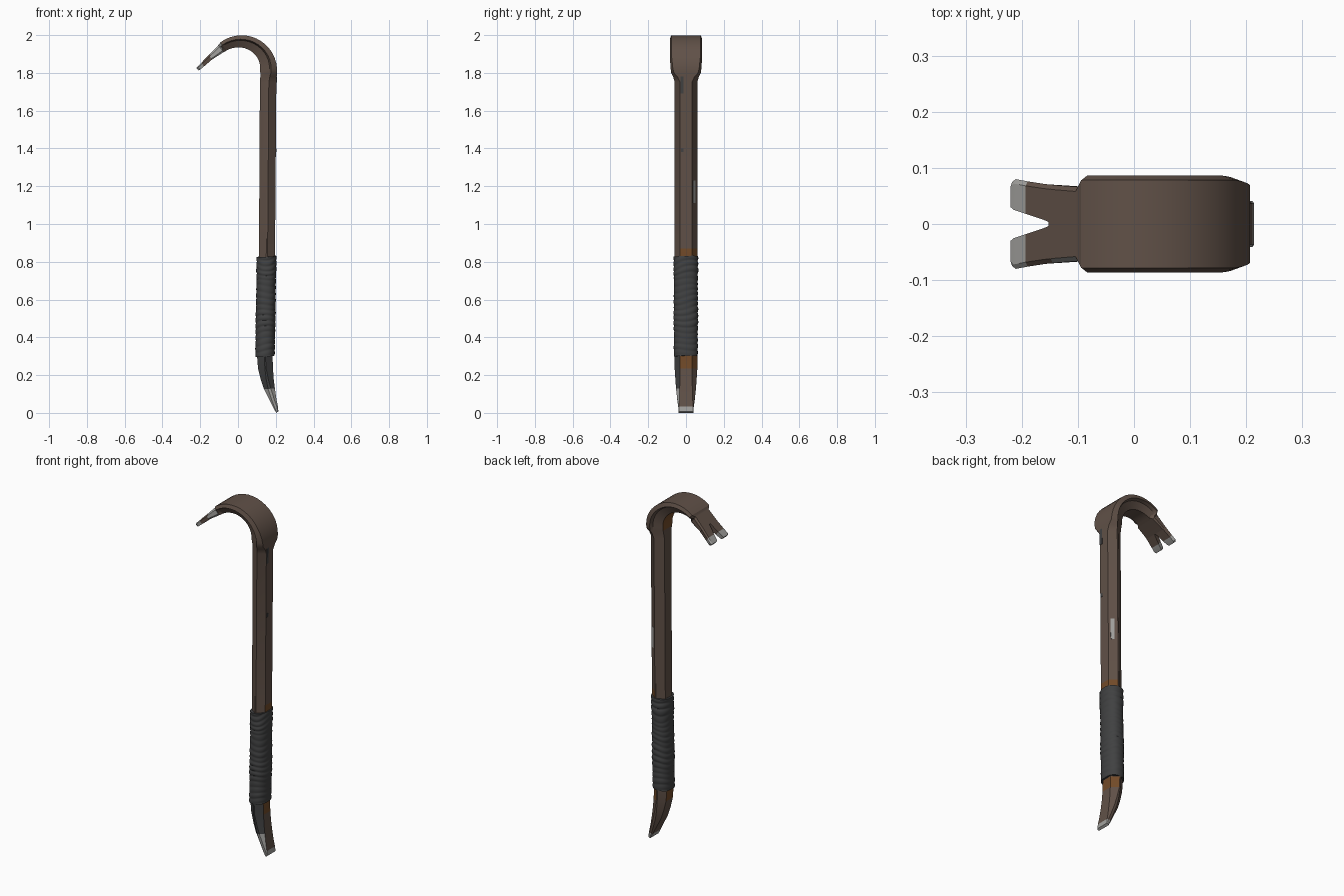
import bpy, bmesh, math, random

if "Cube" in bpy.data.objects:
    bpy.data.objects.remove(bpy.data.objects["Cube"])

random.seed(4)


def material(name, rgb):
    m = bpy.data.materials.new(name)
    m.diffuse_color = (*rgb, 1)
    m.use_nodes = True
    m.node_tree.nodes["Principled BSDF"].inputs["Base Color"].default_value = m.diffuse_color
    return m


MATS = [material("brown_paint", (0.118, 0.082, 0.064)),
        material("dark_grey_cloth", (0.052, 0.053, 0.054)),
        material("bare_steel", (0.36, 0.355, 0.34)),
        material("rust_orange", (0.17, 0.07, 0.022))]
BROWN, DARK, STEEL, RUST = range(4)


def loft(name, rings, rule, angle=28):
    """Skin closed rings; rule(row, column, centre) gives the material index."""
    bm = bmesh.new()
    rows = [[bm.verts.new(p) for p in r] for r in rings]
    n = len(rows[0])
    for i in range(len(rows) - 1):
        for j in range(n):
            k = (j + 1) % n
            f = bm.faces.new((rows[i][j], rows[i][k], rows[i + 1][k], rows[i + 1][j]))
            f.material_index = rule(i, j, f.calc_center_median())
    for i, r in ((0, rows[0]), (len(rows) - 2, rows[-1])):
        f = bm.faces.new(r)
        f.material_index = rule(i, -1, f.calc_center_median())
    bmesh.ops.recalc_face_normals(bm, faces=bm.faces)
    me = bpy.data.meshes.new(name)
    bm.to_mesh(me)
    bm.free()
    for m in MATS:
        me.materials.append(m)
    ob = bpy.data.objects.new(name, me)
    bpy.context.collection.objects.link(ob)
    bpy.ops.object.select_all(action='DESELECT')
    ob.select_set(True)
    bpy.context.view_layer.objects.active = ob
    bpy.ops.object.shade_smooth_by_angle(angle=math.radians(angle))
    return ob


# Cross-section profiles: half widths from outer to inner side, then two depths
HEX = (0.031, 0.06, 0.06, 0.031, 0.46, 0.54)
HEAD = (0.078, 0.086, 0.066, 0.045, 0.32, 0.42)
CHISEL = (0.037, 0.041, 0.041, 0.037, 0.25, 0.75)
CLAW = (0.058, 0.066, 0.066, 0.060, 0.25, 0.8)


def mix(a, b, t):
    return tuple(u + (v - u) * t for u, v in zip(a, b))


def ring(ox, oz, ix, iz, prof):
    w, f = prof[:4], (0, prof[4], prof[5], 1)
    half = [(ox + (ix - ox) * t, y, oz + (iz - oz) * t) for y, t in zip(w, f)]
    return half + [(x, -y, z) for x, y, z in reversed(half)]


# Bar: chisel end, hexagonal shaft, flanged hook and claw root
st = [(0.214, 0.008, 0.202, 0.0, CHISEL),
      (0.211, 0.035, 0.187, 0.028, CHISEL),
      (0.203, 0.075, 0.166, 0.07, mix(CHISEL, HEX, 0.3)),
      (0.195, 0.13, 0.138, 0.125, mix(CHISEL, HEX, 0.6)),
      (0.189, 0.18, 0.121, 0.175, mix(CHISEL, HEX, 0.8)),
      (0.185, 0.235, 0.106, 0.235, HEX),
      (0.183, 0.30, 0.101, 0.30, HEX),
      (0.195, 0.82, 0.110, 0.82, HEX),
      (0.196, 0.87, 0.111, 0.87, HEX),
      (0.203, 1.75, 0.116, 1.75, HEX),
      (0.205, 1.78, 0.118, 1.78, mix(HEX, HEAD, 0.3)),
      (0.206, 1.80, 0.118, 1.80, mix(HEX, HEAD, 0.7))]
STEPS = 14
for i in range(STEPS + 1):
    t = i / STEPS
    a = math.radians(4 + 123 * t)
    c, s = math.cos(a), math.sin(a)
    ro, ri = 0.188, 0.098 + 0.036 * t
    prof = mix(HEX, HEAD, min(1, 0.82 + 0.9 * t))
    st.append((0.019 + ro * c, 1.811 + ro * s, 0.019 + ri * c, 1.811 + ri * s, prof))
st += [(-0.099, 1.952, -0.070, 1.913, mix(HEAD, CLAW, 0.5)),
       (-0.104, 1.947, -0.076, 1.910, CLAW),
       (-0.152, 1.897, -0.141, 1.868, tuple(v + 0.004 for v in CLAW[:4]) + CLAW[4:])]


def bar_colour(i, j, c):
    front = j in (4, 5, 6)
    if c.z < 0.034:
        return STEEL
    if c.z < 0.30 and front:
        return STEEL if c.z < 0.12 else DARK
    if j in (7, 0) and (0.235 < c.z < 0.3 or 0.82 < c.z < 0.87):
        return RUST
    if j == 3 and 0.235 < c.z < 0.3:
        return RUST
    if j == 3 and c.z > 1.8 and c.x > 0.06:
        return RUST
    if front and c.x < -0.085:
        return STEEL
    return BROWN


loft("crowbar_bar", [ring(*s) for s in st], bar_colour)

# Two claw tines with bright worn tips
TINE = [(-0.148, 1.901, -0.137, 1.871, 0.002, 0.070),
        (-0.160, 1.889, -0.149, 1.861, 0.007, 0.071),
        (-0.193, 1.855, -0.180, 1.834, 0.018, 0.076),
        (-0.214, 1.834, -0.201, 1.817, 0.025, 0.080),
        (-0.220, 1.826, -0.209, 1.813, 0.030, 0.075)]
for side, label in ((-1, "front"), (1, "back")):
    rings = []
    for ox, oz, ix, iz, a, b in TINE:
        mx, mz = ox + 0.25 * (ix - ox), oz + 0.25 * (iz - oz)
        rings.append([(ox, side * a, oz), (ox, side * (b - 0.008), oz),
                      (mx, side * b, mz), (ix, side * (b - 0.004), iz), (ix, side * a, iz)])
    loft("claw_tine_" + label, rings, lambda i, j, c: STEEL if i > 1 else BROWN)

# Cloth grip: uneven tilted wraps around the lower shaft
ROWS, SEG = 110, 28
wrap = [random.uniform(0.4, 1.0) for _ in range(40)]
tilt = [random.uniform(-0.45, 0.45) for _ in range(40)]
grip = []
for i in range(ROWS + 1):
    t = i / ROWS
    r = []
    for k in range(SEG):
        a = 2 * math.pi * k / SEG
        band = int(t * 8)
        blend = t * 8 - band
        lean = tilt[band] * (1 - blend) + tilt[band + 1] * blend
        p = t * 17 + 1 + lean * math.sin(a) + 0.25 * math.sin(2 * a + 5 * t)
        n = int(p)
        bump = 0.95 + 0.095 * wrap[n] * abs(math.sin(math.pi * p)) ** 0.6
        # slightly squared oval that covers the hexagon
        c, s = math.cos(a), math.sin(a)
        r.append((0.143 + 0.008 * t + 0.052 * bump * math.copysign(abs(c) ** 0.85, c),
                  0.064 * bump * math.copysign(abs(s) ** 0.9, s) - 0.001,
                  0.30 + 0.528 * t + 0.004 * math.sin(a + 1)))
    grip.append(r)
loft("cloth_grip", grip, lambda i, j, c: DARK, 50)


# Thin chips of worn paint on the shaft
def chip(name, p, q, z0, z1, lean, mat):
    (ax, ay), (bx, by) = p, q
    d = math.hypot(bx - ax, by - ay)
    nx, ny = (by - ay) / d * 0.003, -(bx - ax) / d * 0.003
    rings = [[(ax + nx + o, ay + ny, z), (bx + nx + o, by + ny, z),
              (bx - nx + o, by - ny, z), (ax - nx + o, ay - ny, z)]
             for z, o in ((z0, 0), (z1, lean))]
    loft(name, rings, lambda i, j, c: mat)


chip("steel_chip", (0.187, 0.037), (0.171, 0.048), 1.11, 1.23, 0.001, STEEL)
chip("dark_chip_upper", (0.2015, -0.030), (0.2015, -0.012), 1.69, 1.78, 0.001, DARK)
chip("dark_chip_middle", (0.1995, -0.026), (0.1995, -0.012), 1.38, 1.40, 0.0, DARK)
